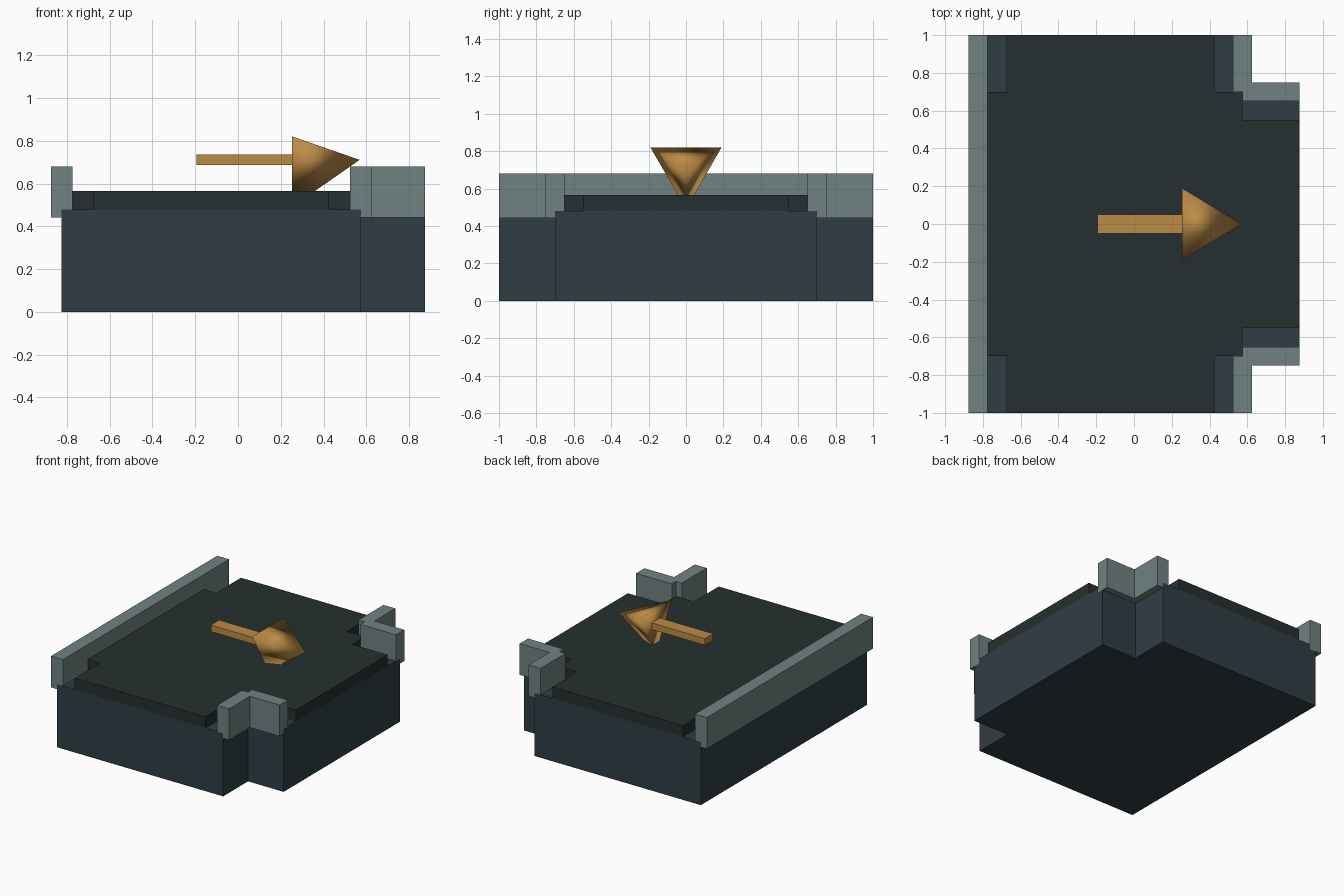
import bpy, bmesh, math
from mathutils import Matrix

if "Cube" in bpy.data.objects:
    bpy.data.objects.remove(bpy.data.objects["Cube"])


def material(name, rgb):
    m = bpy.data.materials.new(name)
    m.diffuse_color = (*rgb, 1)
    m.use_nodes = True
    m.node_tree.nodes["Principled BSDF"].inputs["Base Color"].default_value = m.diffuse_color
    return m


BASE = material("slate_blue", (0.028, 0.048, 0.058))
DECK = material("dark_slate", (0.019, 0.028, 0.029))
WALL = material("grey_green", (0.16, 0.225, 0.22))
ARROW = material("ochre", (0.50, 0.26, 0.06))


def finish(name, bm, mat):
    bmesh.ops.recalc_face_normals(bm, faces=bm.faces)
    me = bpy.data.meshes.new(name)
    bm.to_mesh(me)
    bm.free()
    me.materials.append(mat)
    ob = bpy.data.objects.new(name, me)
    bpy.context.collection.objects.link(ob)
    return ob


def prism(name, half_outline, z0, z1, mat):
    """Extrude an outline given for y > 0 and mirrored across y = 0."""
    pts = half_outline + [(x, -y) for x, y in reversed(half_outline)]
    bm = bmesh.new()
    face = bm.faces.new([bm.verts.new((x, y, z0)) for x, y in pts])
    up = bmesh.ops.extrude_face_region(bm, geom=[face])["geom"]
    verts = [v for v in up if isinstance(v, bmesh.types.BMVert)]
    bmesh.ops.translate(bm, verts=verts, vec=(0, 0, z1 - z0))
    return finish(name, bm, mat)


def box(name, x, y, z, mat):
    bm = bmesh.new()
    bmesh.ops.create_cube(bm, size=1)
    for v in bm.verts:
        for i, (a, b) in enumerate((x, y, z)):
            v.co[i] = b if v.co[i] > 0 else a
    return finish(name, bm, mat)


# T-shaped floor block and the raised deck on it
prism("base", [(-0.825, 1), (0.575, 1), (0.575, 0.7), (0.875, 0.7)], 0, 0.48, BASE)
prism("deck", [(-0.775, 0.7), (-0.675, 0.7), (-0.675, 1), (0.425, 1), (0.425, 0.7),
               (0.575, 0.7), (0.575, 0.55), (0.875, 0.55)], 0.48, 0.566, DECK)

# Low walls: one long side, two L-shaped corners
WZ = (0.442, 0.68)
box("long_wall", (-0.875, -0.775), (-1, 1), WZ, WALL)
for side, s in (("back", 1), ("front", -1)):
    box(f"corner_wall_{side}", (0.525, 0.625), sorted((0.7 * s, s)), WZ, WALL)
    box(f"branch_wall_{side}", (0.575, 0.875), sorted((0.65 * s, 0.75 * s)), WZ, WALL)

# Direction arrow: square shaft and three-sided head
box("arrow_shaft", (-0.194, 0.254), (-0.05, 0.05), (0.686, 0.736), ARROW)
bm = bmesh.new()
bmesh.ops.create_cone(bm, cap_ends=True, segments=3, radius1=0.22, radius2=0, depth=0.316)
bmesh.ops.remove_doubles(bm, verts=bm.verts, dist=1e-5)
bmesh.ops.rotate(bm, verts=bm.verts, matrix=Matrix.Rotation(math.pi / 2, 3, 'Y'))
# turn one corner straight down
low = next(v for v in bm.verts if v.co.x < 0)
turn = -math.pi / 2 - math.atan2(low.co.z, low.co.y)
bmesh.ops.rotate(bm, verts=bm.verts, matrix=Matrix.Rotation(turn, 3, 'X'))
bmesh.ops.translate(bm, verts=bm.verts, vec=(0.411, 0, 0.711))
for f in bm.faces:
    f.smooth = True
finish("arrow_head", bm, ARROW)
